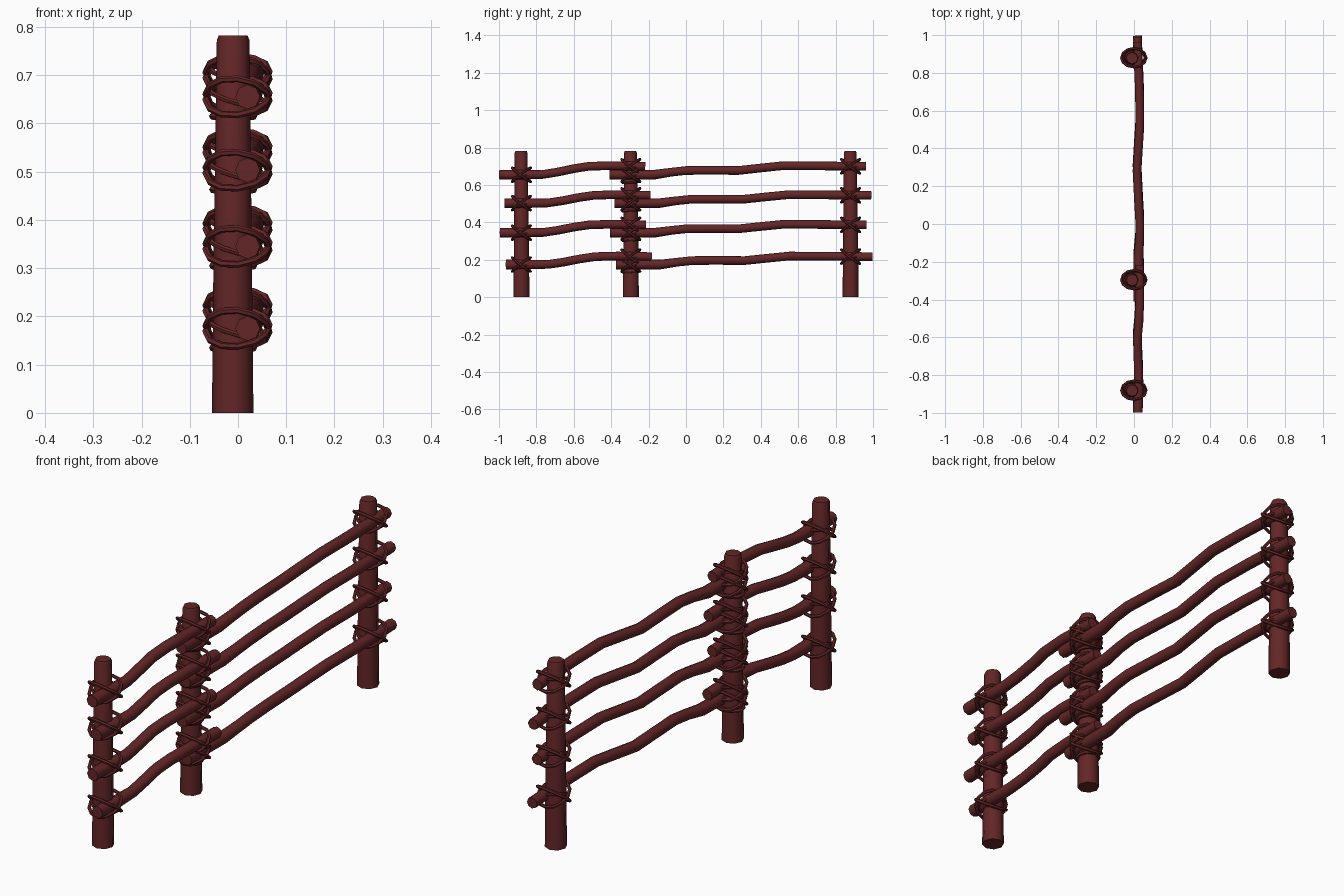
import bpy
import math

if "Cube" in bpy.data.objects:
    bpy.data.objects.remove(bpy.data.objects["Cube"], do_unlink=True)

wood = bpy.data.materials.new("dark_red_wood")
wood.use_nodes = True
colour = (0.125, 0.019, 0.02, 1)
wood.diffuse_color = colour
wood.node_tree.nodes["Principled BSDF"].inputs["Base Color"].default_value = colour


def tube(name, points, radii, resolution=2, closed=False):
    """Sweep a round section along a path and turn it into a mesh."""
    curve = bpy.data.curves.new(name, "CURVE")
    curve.dimensions = "3D"
    curve.bevel_depth = 1.0
    curve.bevel_resolution = resolution
    curve.use_fill_caps = not closed
    spline = curve.splines.new("POLY")
    spline.points.add(len(points) - 1)
    for p, co, r in zip(spline.points, points, radii):
        p.co = (*co, 1)
        p.radius = r
    spline.use_cyclic_u = closed
    obj = bpy.data.objects.new(name, curve)
    bpy.context.collection.objects.link(obj)
    bpy.ops.object.select_all(action="DESELECT")
    obj.select_set(True)
    bpy.context.view_layer.objects.active = obj
    bpy.ops.object.convert(target="MESH")
    obj = bpy.context.object
    obj.data.materials.clear()
    obj.data.materials.append(wood)
    bpy.ops.object.shade_smooth_by_angle(angle=math.radians(50))
    return obj


def ring(name, centre, half_x, half_y, tilt, thickness, skew=0.0):
    """A faceted loop of cord, tilted along y and skewed along x."""
    cx, cy, cz = centre
    points = []
    for i in range(12):
        a = math.tau * i / 12
        x, y = half_x * math.cos(a), half_y * math.sin(a)
        points.append((cx + x, cy + y, cz + tilt * y + skew * x))
    tube(name, points, [thickness] * 12, 1, True)


def lashing(name, y, z):
    centre = (-0.001, y, z)
    ring(name + "_rising", centre, 0.066, 0.05, 0.75, 0.007, 0.1)
    ring(name + "_falling", centre, 0.066, 0.05, -0.75, 0.007, -0.1)
    ring(name + "_wrap", centre, 0.058, 0.043, 0.3, 0.006, -0.25)


# Posts, tapering upward with a softened top
POSTS = {"front": -0.88, "middle": -0.295, "back": 0.88}
for name, y in POSTS.items():
    tube(name + "_post",
         [(-0.011, y, 0), (-0.011, y, 0.3), (-0.01, y - 0.002, 0.772), (-0.01, y - 0.002, 0.782)],
         [0.043, 0.04, 0.034, 0.03])

# Rails: name, low height, rise, y shift
RAILS = [("bottom", 0.175, 0.042, 0.035), ("lower", 0.345, 0.042, 0.003),
         ("upper", 0.503, 0.042, 0.028), ("top", 0.655, 0.045, 0.0)]

# Path steps: y, x, fraction of the rise
SHORT = [(-0.998, 0.02, 0), (-0.88, 0.024, 0), (-0.77, 0.024, 0.02), (-0.69, 0.02, 0.3),
         (-0.6, 0.018, 0.72), (-0.52, 0.026, 1), (-0.4, 0.031, 1.08), (-0.218, 0.03, 1)]
LONG = [(-0.41, 0.022, 0), (-0.17, 0.024, 0), (-0.08, 0.03, 0.3), (0.0, 0.031, 0.5),
        (0.12, 0.024, 0.52), (0.28, 0.016, 0.5), (0.38, 0.022, 0.75),
        (0.52, 0.031, 1.08), (0.7, 0.029, 1.05), (0.962, 0.018, 1)]

for name, low, rise, shift in RAILS:
    for part, path in (("short", SHORT), ("long", LONG)):
        points = [(x, y + shift, low + rise * f) for y, x, f in path]
        radii = [0.0255 if i < 2 else 0.023 for i in range(len(points))]
        tube(f"{name}_{part}_rail", points, radii)

    # Cord lashings where rails cross posts
    high = low + rise
    lashing(name + "_front_lashing", POSTS["front"], low)
    lashing(name + "_middle_low_lashing", POSTS["middle"], low)
    lashing(name + "_middle_high_lashing", POSTS["middle"], high)
    lashing(name + "_back_lashing", POSTS["back"], high)
    ring(name + "_middle_collar", (-0.01, POSTS["middle"], low - 0.04), 0.042, 0.043, 0.05, 0.008)
